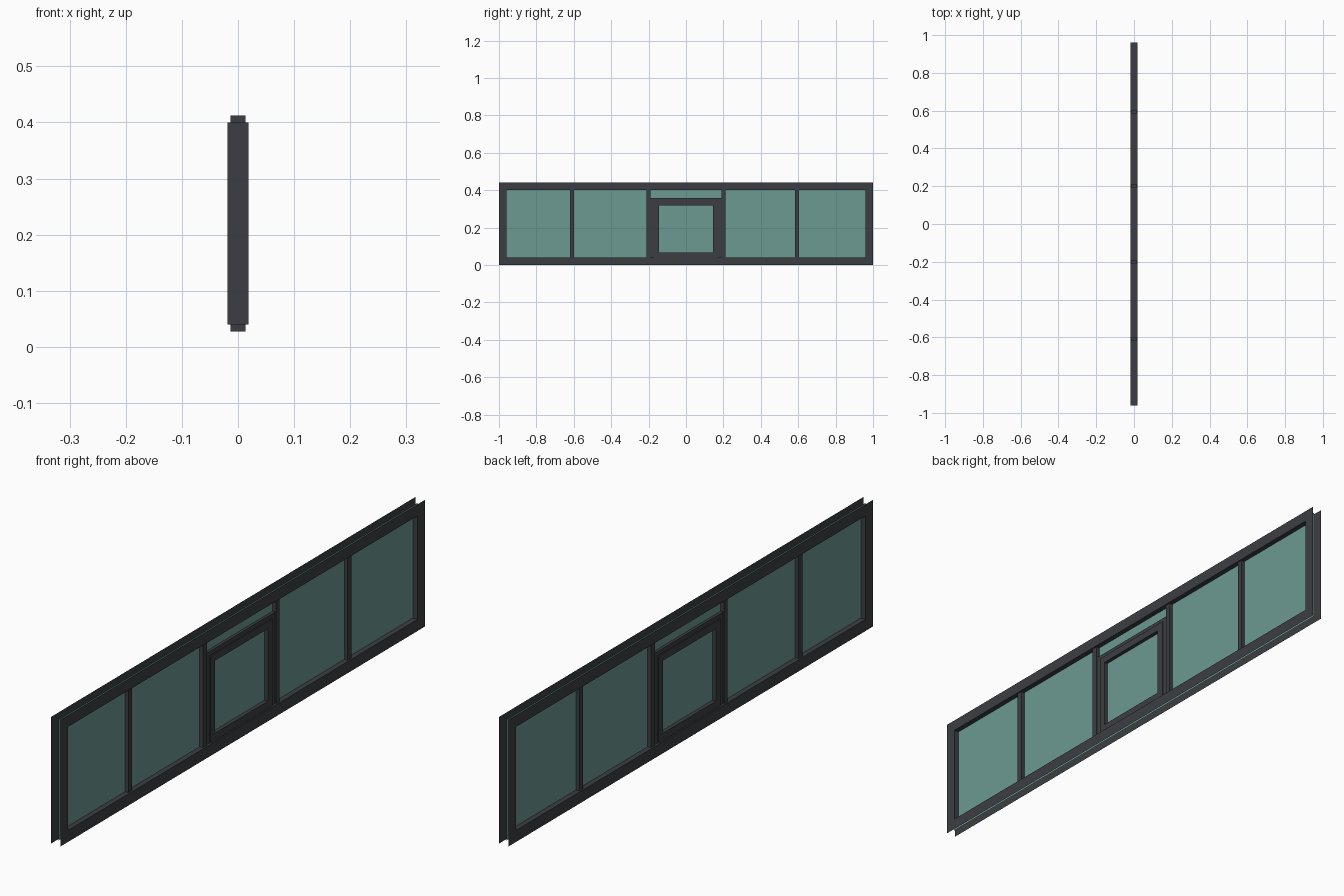
import bpy, bmesh

if "Cube" in bpy.data.objects:
    bpy.data.objects.remove(bpy.data.objects["Cube"])

Z_MID = 0.22
D = 0.0185      # half depth of the outer frame


def material(name, rgb):
    m = bpy.data.materials.new(name)
    m.diffuse_color = (*rgb, 1)
    m.use_nodes = True
    m.node_tree.nodes["Principled BSDF"].inputs["Base Color"].default_value = m.diffuse_color
    return m


DARK = material("dark_metal", (0.045, 0.048, 0.054))
GLASS = material("green_glass", (0.15, 0.32, 0.285))


def finish(name, bm, mat):
    bmesh.ops.recalc_face_normals(bm, faces=bm.faces)
    mesh = bpy.data.meshes.new(name)
    bm.to_mesh(mesh)
    bm.free()
    mesh.materials.append(mat)
    ob = bpy.data.objects.new(name, mesh)
    bpy.context.collection.objects.link(ob)
    return ob


def ring(name, rect, profile, closed):
    """Sweep a profile of (inset, x) points around a y/z rectangle."""
    y0, y1, z0, z1 = rect
    bm = bmesh.new()
    loops = []
    for i, x in profile:
        corners = ((y0 + i, z0 + i), (y1 - i, z0 + i), (y1 - i, z1 - i), (y0 + i, z1 - i))
        loops.append([bm.verts.new((x, y, z)) for y, z in corners])
    pairs = list(zip(loops, loops[1:]))
    if closed:
        pairs.append((loops[-1], loops[0]))
    for a, b in pairs:
        for k in range(4):
            n = (k + 1) % 4
            bm.faces.new((a[k], a[n], b[n], b[k]))
    return finish(name, bm, DARK)


def box(name, x, y0, y1, z0, z1):
    bm = bmesh.new()
    bmesh.ops.create_cube(bm, size=1)
    for v in bm.verts:
        v.co = (v.co.x * 2 * x, (y0 + y1) / 2 + v.co.y * (y1 - y0),
                (z0 + z1) / 2 + v.co.z * (z1 - z0))
    return finish(name, bm, DARK)


def square_profile(width, x):
    return [(0, x), (width, x), (width, -x), (0, -x)]


# Outer frame: channel left open towards the wall
ring("outer_frame", (-1, 1, 0, 0.44), square_profile(0.04, D), False)

# Vertical mullions, running slightly into the channel
for i, y in enumerate((-0.61, -0.20, 0.20, 0.594)):
    box(f"mullion_{i + 1}", 0.013, y - 0.0105, y + 0.0105, 0.027, 0.412)

# Fixed surround and opening sash in the middle bay
ring("sash_surround", (-0.19, 0.19, 0.04, 0.358), square_profile(0.02, 0.010), True)
ring("opening_sash", (-0.171, 0.171, 0.040, 0.343), square_profile(0.0255, 0.0135), True)

# One thin glass sheet caught inside the channel
bm = bmesh.new()
bm.faces.new([bm.verts.new((0, y, Z_MID + z)) for y, z in
              ((-0.985, -0.21), (0.985, -0.21), (0.985, 0.21), (-0.985, 0.21))])
finish("glass", bm, GLASS)
